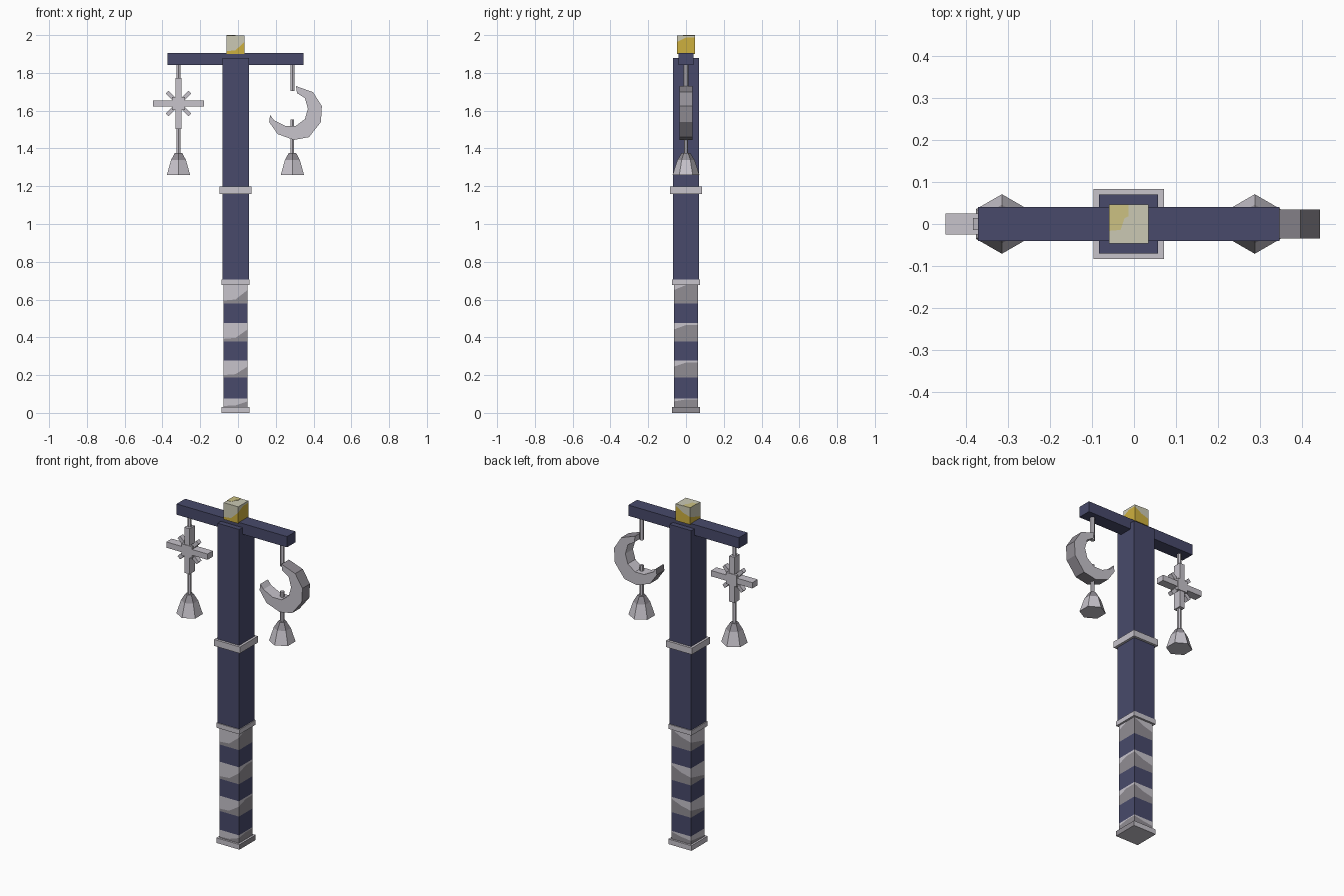
import bpy, bmesh, math
from mathutils import Matrix, Vector

cube = bpy.data.objects.get("Cube")
if cube:
    bpy.data.objects.remove(cube, do_unlink=True)


def material(name, *rgb):
    lin = [((c / 255 + 0.055) / 1.055) ** 2.4 for c in rgb] + [1]
    m = bpy.data.materials.new(name)
    m.use_nodes = True
    m.diffuse_color = lin
    m.node_tree.nodes["Principled BSDF"].inputs["Base Color"].default_value = lin
    return m


NAVY = material("navy paint", 72, 74, 107)
LIGHT = material("light stone", 199, 195, 203)
GREY = material("grey stone", 145, 141, 148)
GOLD = material("gold", 206, 176, 62)
PALE = material("pale gold", 203, 201, 180)
KHAKI = material("dull gold", 204, 193, 130)
POST_X = -0.013


def finish(name, bm, mats):
    bmesh.ops.recalc_face_normals(bm, faces=bm.faces[:])
    me = bpy.data.meshes.new(name)
    bm.to_mesh(me)
    bm.free()
    for m in mats:
        me.materials.append(m)
    ob = bpy.data.objects.new(name, me)
    bpy.context.collection.objects.link(ob)
    return ob


def box(name, centre, size, mats, angle=0, rule=None):
    bm = bmesh.new()
    turn = Matrix.Rotation(angle, 4, 'Y')
    bmesh.ops.create_cube(bm, size=1, matrix=Matrix.Translation(centre) @ turn @ Matrix.Diagonal((*size, 1)))
    bm.normal_update()
    if rule:
        for f in bm.faces:
            f.material_index = rule(f)
    return finish(name, bm, mats)


def square_collar(name, z0, z1, half, rule=None):
    return box(name, (POST_X, 0, (z0 + z1) / 2), (2 * half, 2 * half, z1 - z0), [LIGHT, GREY], rule=rule)


# Height of the painted wave at each corner and side middle, going round
WAVE = [0.15, 0.2, 0.65, 0.88, 0.88, 0.6, 0.45, 0.3]
AROUND = [(-1, -1), (0, -1), (1, -1), (1, 0), (1, 1), (0, 1), (-1, 1), (-1, 0)]


def wave(z0, z1):
    return [z0 + (z1 - z0) * w for w in WAVE]


def banded_column(name, half, levels, bands, mats):
    """Square column of stacked rings; bands gives the material of each ring."""
    bm = bmesh.new()
    rings = []
    for level in levels:
        heights = level if isinstance(level, list) else [level] * 8
        rings.append([bm.verts.new((POST_X + x * half, y * half, z)) for (x, y), z in zip(AROUND, heights)])
    for low, high, band in zip(rings, rings[1:], bands):
        for i in range(8):
            j = (i + 1) % 8
            bm.faces.new((low[i], low[j], high[j], high[i])).material_index = band
    bm.faces.new(rings[0]).material_index = bands[0]
    bm.faces.new(rings[-1]).material_index = bands[-1]
    return finish(name, bm, mats)


def prism(name, outline, depth, mats, side_rule=None):
    """Extrude an outline of (x, z) points evenly to both sides of y = 0."""
    bm = bmesh.new()
    front = [bm.verts.new((x, -depth / 2, z)) for x, z in outline]
    back = [bm.verts.new((x, depth / 2, z)) for x, z in outline]
    bm.faces.new(front)
    bm.faces.new(back[::-1])
    for i in range(len(outline)):
        j = (i + 1) % len(outline)
        f = bm.faces.new((front[i], front[j], back[j], back[i]))
        if side_rule:
            f.material_index = side_rule(i)
    return finish(name, bm, mats)


def rod(name, x, z0, z1, radius):
    bm = bmesh.new()
    bmesh.ops.create_cone(bm, cap_ends=True, segments=6, radius1=radius, radius2=radius,
                          depth=z1 - z0, matrix=Matrix.Translation((x, 0, (z0 + z1) / 2)))
    return finish(name, bm, [LIGHT])


def bell(name, x):
    """Six-sided bell with a grey crown."""
    bm = bmesh.new()
    rings = []
    for z, r in ((1.26, 0.071), (1.338, 0.046), (1.377, 0.022)):
        rings.append([bm.verts.new((x + r * math.sin(k * math.pi / 3), r * math.cos(k * math.pi / 3), z))
                      for k in range(6)])
    for band, (low, high) in enumerate(zip(rings, rings[1:])):
        for i in range(6):
            j = (i + 1) % 6
            bm.faces.new((low[i], low[j], high[j], high[i])).material_index = band
    bm.faces.new(rings[0])
    bm.faces.new(rings[-1]).material_index = 1
    return finish(name, bm, [LIGHT, GREY])


# Post: striped lower part and plain upper part
stripes = [(0.03, 0.077), (0.187, 0.277), (0.377, 0.477), (0.578, 0.69)]
levels, bands = [], []
for low, high in stripes:
    levels += [low, wave(low, high), high]
    bands += [1, 2, 0]
banded_column("striped_lower_post", 0.0635, levels, bands[:-1], [NAVY, GREY, LIGHT])
box("upper_post", (POST_X, 0, 1.29), (0.14, 0.14, 1.18), [NAVY])

# Collars and foot
square_collar("foot", 0, 0.03, 0.075, lambda f: int(f.normal.x > 0.5))
square_collar("lower_collar", 0.678, 0.706, 0.075)
square_collar("upper_collar", 1.16, 1.198, 0.084)

# Crossbar and cap
box("crossbar", (-0.0125, 0, 1.873), (0.719, 0.08, 0.063), [NAVY])
banded_column("gold_cap", 0.047, [1.9, wave(1.9, 1.9985), 1.9985], [0, 1], [GOLD, PALE])
bm = bmesh.new()
patch = [(-1, 1), (-1, -0.35), (-0.4, -0.3), (-0.2, 0.3), (0, 0.4), (0, 1)]
bottom = bm.faces.new([bm.verts.new((POST_X + 0.047 * x, 0.047 * y, 1.9985)) for x, y in patch])
top = bmesh.ops.extrude_face_region(bm, geom=[bottom])
for v in top["geom"]:
    if isinstance(v, bmesh.types.BMVert):
        v.co.z = 2.0
finish("cap_top_patch", bm, [KHAKI])

# Star hanging on the right
STAR = Vector((-0.315, 0, 1.638))
box("star_arm_level", STAR, (0.268, 0.05, 0.034), [LIGHT])
box("star_arm_upright", STAR, (0.034, 0.049, 0.268), [LIGHT])
box("star_hub", STAR, (0.068, 0.056, 0.068), [LIGHT])
for side in (-1, 1):
    box("star_arm_diagonal", STAR, (0.172, 0.028, 0.022), [LIGHT], side * math.pi / 4)
rod("star_rod", STAR.x, 1.36, 1.85, 0.011)
bell("star_bell", STAR.x)

# Crescent moon hanging on the left
MOON_X = 0.288
outer = [(0.307, 1.73), (0.397, 1.698), (0.444, 1.624), (0.439, 1.54), (0.376, 1.46),
         (0.296, 1.445), (0.21, 1.476), (0.165, 1.54), (0.17, 1.577)]
inner = [(0.19, 1.55), (0.25, 1.52), (0.307, 1.52), (0.354, 1.555), (0.37, 1.61),
         (0.354, 1.667), (0.312, 1.693)]
prism("crescent_moon", outer + inner, 0.07, [LIGHT, GREY], lambda i: int(i < len(outer) - 1))
rod("moon_upper_rod", MOON_X, 1.703, 1.85, 0.013)
rod("moon_lower_rod", MOON_X, 1.36, 1.553, 0.011)
bell("moon_bell", MOON_X)
